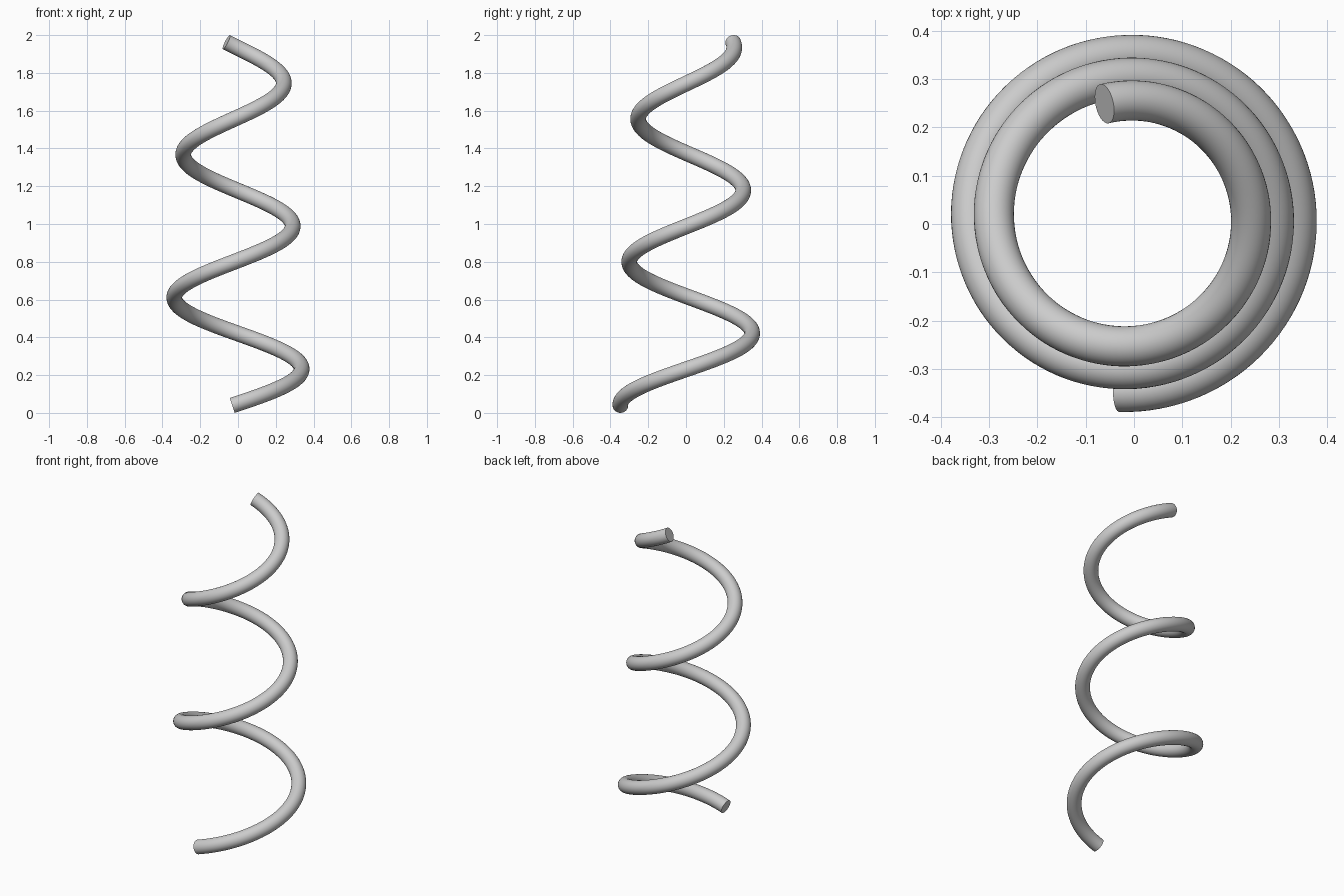
import bpy
from math import sin, cos, radians

if "Cube" in bpy.data.objects:
    bpy.data.objects.remove(bpy.data.objects["Cube"])

# Tapering helix path: angle, radius and height all run linearly
TUBE_RADIUS = 0.0415
CENTRE = (-0.012, 0.013)
ANGLES = (radians(-92.9), radians(821.8))
RADII = (0.361, 0.241)
HEIGHTS = (0.0395, 1.963)
STEPS = 300


def mix(pair, t):
    return pair[0] + (pair[1] - pair[0]) * t


curve = bpy.data.curves.new("coil_spring", 'CURVE')
curve.dimensions = '3D'
curve.bevel_depth = TUBE_RADIUS
curve.bevel_resolution = 14
curve.use_fill_caps = True

spline = curve.splines.new('POLY')
spline.points.add(STEPS)
for i, point in enumerate(spline.points):
    t = i / STEPS
    a, r = mix(ANGLES, t), mix(RADII, t)
    point.co = (CENTRE[0] + r * cos(a), CENTRE[1] + r * sin(a), mix(HEIGHTS, t), 1)

spring = bpy.data.objects.new("coil_spring", curve)
bpy.context.collection.objects.link(spring)

# Turn the swept tube into a mesh, smooth along the wire with crisp flat ends
bpy.context.view_layer.objects.active = spring
spring.select_set(True)
bpy.ops.object.convert(target='MESH')
spring = bpy.context.view_layer.objects.active
spring.name = "coil_spring"

# Weld the end caps to the tube
weld = spring.modifiers.new("weld", 'WELD')
weld.merge_threshold = 0.0001
bpy.ops.object.modifier_apply(modifier=weld.name)
bpy.ops.object.shade_smooth_by_angle(angle=radians(30))
